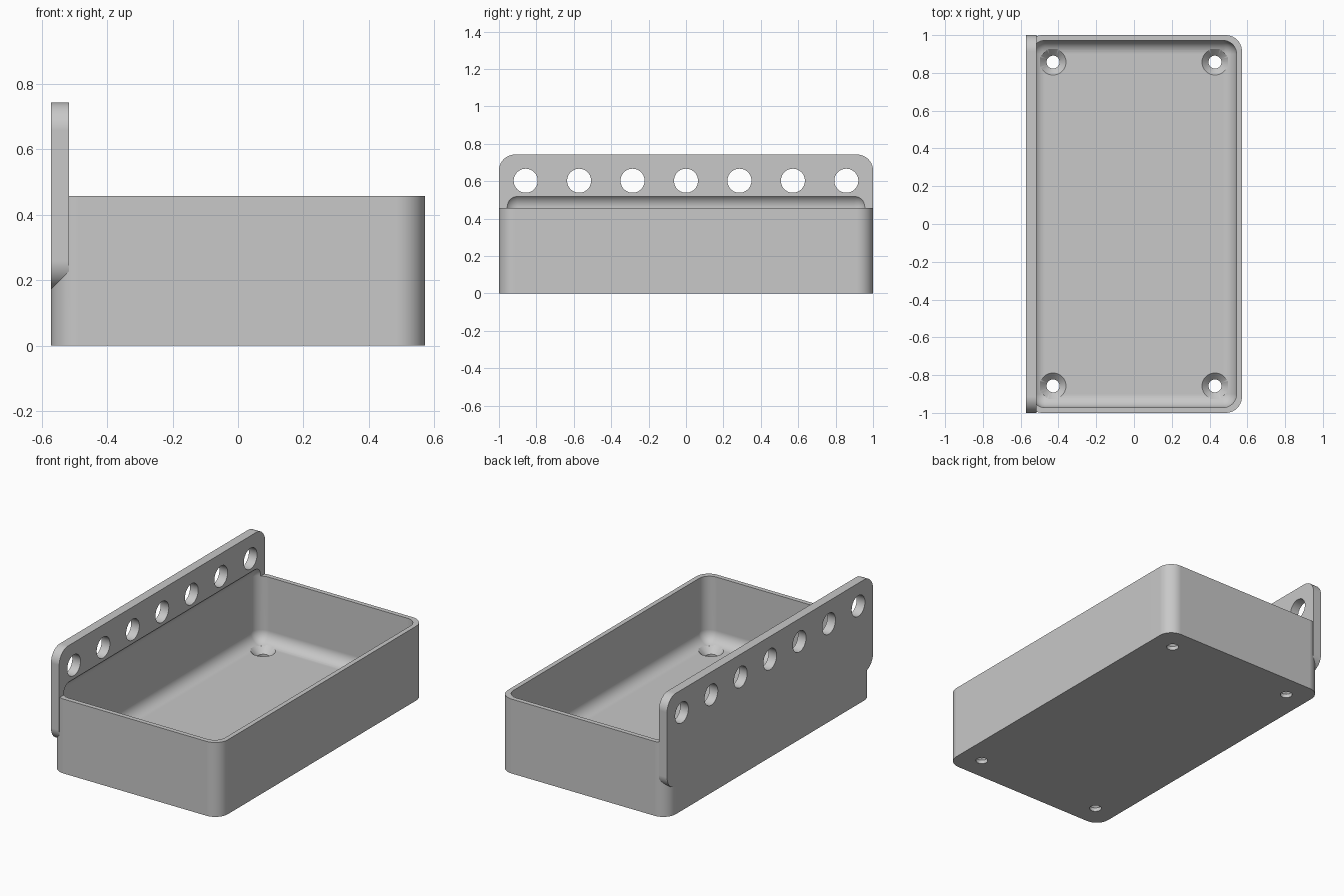
import bpy
import bmesh
import math
from mathutils import Matrix, Vector

if "Cube" in bpy.data.objects:
    bpy.data.objects.remove(bpy.data.objects["Cube"], do_unlink=True)

MM = 2 / 70  # design unit: the tray is 70 units long

grey = bpy.data.materials.new("plain grey")
grey.use_nodes = True
colour = (0.58, 0.58, 0.58, 1)
grey.diffuse_color = colour
grey.node_tree.nodes["Principled BSDF"].inputs["Base Color"].default_value = colour


def make_object(name, bm):
    bmesh.ops.recalc_face_normals(bm, faces=bm.faces)
    mesh = bpy.data.meshes.new(name)
    bm.to_mesh(mesh)
    bm.free()
    mesh.materials.append(grey)
    obj = bpy.data.objects.new(name, mesh)
    bpy.context.scene.collection.objects.link(obj)
    return obj


def rounded_block(name, low, high, radius, axes):
    """Block between two corners, rounding the edges that run along the given axes."""
    low, high = Vector(low) * MM, Vector(high) * MM
    bm = bmesh.new()
    bmesh.ops.create_cube(bm, size=1)
    for v in bm.verts:
        v.co = [high[i] if v.co[i] > 0 else low[i] for i in range(3)]
    edges = [e for e in bm.edges
             if any(abs((e.verts[0].co - e.verts[1].co)[i]) > 0.01 for i in axes)]
    bmesh.ops.bevel(bm, geom=edges, offset=radius * MM, segments=10,
                    profile=0.5, affect='EDGES')
    return make_object(name, bm)


def add_cone(bm, place, r1, r2, depth):
    bmesh.ops.create_cone(bm, cap_ends=True, segments=40, radius1=r1 * MM,
                          radius2=r2 * MM, depth=depth * MM, matrix=place)


def combine(target, other, operation):
    """Apply a boolean and discard the helper."""
    mod = target.modifiers.new(operation.lower(), 'BOOLEAN')
    mod.operation = operation
    mod.solver = 'EXACT'
    mod.object = other
    bpy.context.view_layer.update()
    graph = bpy.context.evaluated_depsgraph_get()
    mesh = bpy.data.meshes.new_from_object(target.evaluated_get(graph))
    target.modifiers.clear()
    target.data = mesh
    bpy.data.objects.remove(other, do_unlink=True)


# Tray body with rounded upright corners, joined to the tall mounting plate
tray = rounded_block("tray_with_mounting_plate", (-20, -35, 0), (20, 35, 16), 3, [2])
plate = rounded_block("plate", (-20, -35, 6), (-18.05, 35, 26), 3, [0])
combine(tray, plate, 'UNION')

# Filleted cavity, which also scoops into the foot of the plate
cavity = rounded_block("cavity", (-19, -34, 2), (19, 34, 18.7), 2.5, [0, 1, 2])
combine(tray, cavity, 'DIFFERENCE')

# Row of round holes through the plate
bm = bmesh.new()
for i in range(-3, 4):
    place = (Matrix.Translation(Vector((-19, i * 10, 21.1)) * MM)
             @ Matrix.Rotation(math.pi / 2, 4, 'Y'))
    add_cone(bm, place, 2.25, 2.25, 6)
combine(tray, make_object("plate_holes", bm), 'DIFFERENCE')

# Countersunk screw holes in the floor: straight bores, then conical seats
bores, seats = bmesh.new(), bmesh.new()
for x in (-15, 15):
    for y in (-30, 30):
        add_cone(bores, Matrix.Translation(Vector((x, y, 1)) * MM), 1.2, 1.2, 4)
        add_cone(seats, Matrix.Translation(Vector((x, y, 1.5)) * MM), 1.2, 2.6, 1.4)
combine(tray, make_object("bores", bores), 'DIFFERENCE')
combine(tray, make_object("seats", seats), 'DIFFERENCE')

# Smooth fillets, crisp edges, clean flat faces
bpy.ops.object.select_all(action='DESELECT')
tray.select_set(True)
bpy.context.view_layer.objects.active = tray
bpy.ops.object.shade_smooth_by_angle(angle=math.radians(30))
weighted = tray.modifiers.new("flat face normals", 'WEIGHTED_NORMAL')
weighted.keep_sharp = True
